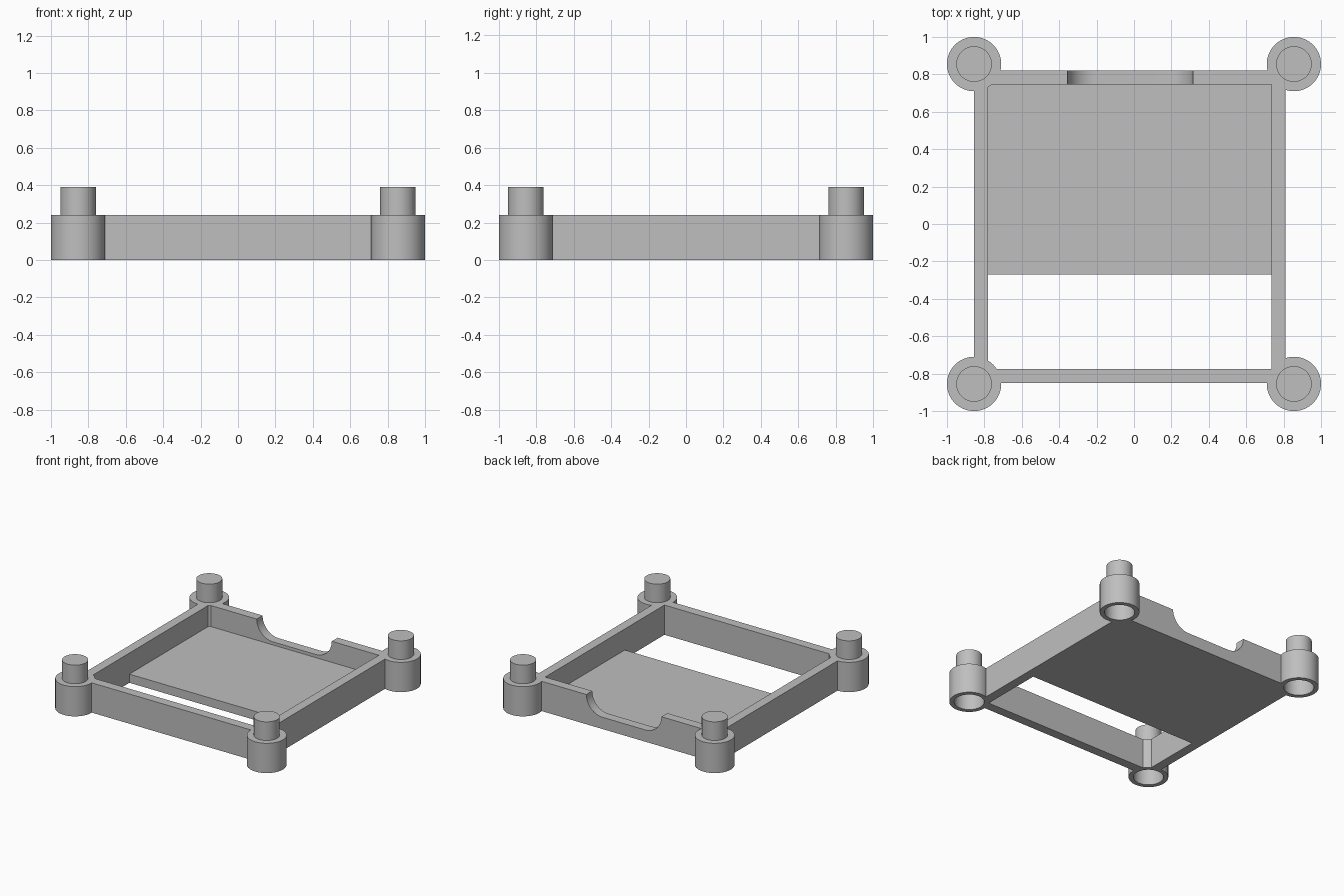
import bpy, bmesh, math
from mathutils import Vector, Matrix

cube = bpy.data.objects.get("Cube")
if cube:
    bpy.data.objects.remove(cube, do_unlink=True)

grey = bpy.data.materials.new("plain grey")
grey.use_nodes = True
colour = (0.52, 0.52, 0.52, 1)
grey.diffuse_color = colour
grey.node_tree.nodes["Principled BSDF"].inputs["Base Color"].default_value = colour

WALL_TOP, PLATE_TOP, POST, POST_R = 0.24, 0.07, 0.855, 0.145


def finish(name, bm):
    bmesh.ops.recalc_face_normals(bm, faces=bm.faces[:])
    mesh = bpy.data.meshes.new(name)
    bm.to_mesh(mesh)
    bm.free()
    mesh.materials.append(grey)
    obj = bpy.data.objects.new(name, mesh)
    bpy.context.collection.objects.link(obj)
    return obj


def box(name, low, high):
    bm = bmesh.new()
    bmesh.ops.create_cube(bm, size=1)
    low, high = Vector(low), Vector(high)
    bmesh.ops.scale(bm, vec=high - low, verts=bm.verts)
    bmesh.ops.translate(bm, vec=(low + high) / 2, verts=bm.verts)
    return finish(name, bm)


def activate(obj):
    bpy.ops.object.select_all(action="DESELECT")
    obj.select_set(True)
    bpy.context.view_layer.objects.active = obj


def cut(target, cutter):
    mod = target.modifiers.new("cut", "BOOLEAN")
    mod.operation, mod.solver, mod.object = "DIFFERENCE", "EXACT", cutter
    activate(target)
    bpy.ops.object.modifier_apply(modifier=mod.name)
    bpy.data.objects.remove(cutter, do_unlink=True)


# Tray: walls and part floor carved from one block
tray = box("tray_frame", (-0.855, -0.85, 0), (0.81, 0.82, WALL_TOP))
cut(tray, box("cavity", (-0.78, -0.775, PLATE_TOP), (0.735, 0.745, 1)))
cut(tray, box("floor_opening", (-0.78, -0.775, -1), (0.735, -0.27, 1)))

# Round-bottomed notch in the back wall
left, right, base = -0.355, 0.315, 0.095
radius = WALL_TOP - base
outline = [(right, 1), (left, 1)]
for centre, start in ((left + radius, math.pi), (right - radius, 1.5 * math.pi)):
    for i in range(17):
        a = start + i * math.pi / 32
        outline.append((centre + radius * math.cos(a), WALL_TOP + radius * math.sin(a)))
bm = bmesh.new()
face = bm.faces.new([bm.verts.new((x, 0.72, z)) for x, z in outline])
ext = bmesh.ops.extrude_face_region(bm, geom=[face])
bmesh.ops.translate(bm, vec=(0, 0.2, 0),
                    verts=[v for v in ext["geom"] if isinstance(v, bmesh.types.BMVert)])
cut(tray, finish("notch", bm))

# Corner posts: socket underneath, pin on top
profile = [(0, 0.16), (0.11, 0.16), (0.11, 0), (POST_R, 0), (POST_R, WALL_TOP),
           (0.095, WALL_TOP), (0.095, 0.39), (0, 0.39)]
posts = []
for side, sx in (("left", 1), ("right", -1)):
    for end, sy in (("front", -1), ("back", 1)):
        where = Vector((sx * POST, sy * POST, 0))
        # Clear the tray corner so that the socket stays open
        bm = bmesh.new()
        bmesh.ops.create_cone(bm, cap_ends=True, segments=64, radius1=0.13, radius2=0.13,
                              depth=2, matrix=Matrix.Translation(where))
        cut(tray, finish("corner_clearance", bm))
        bm = bmesh.new()
        verts = [bm.verts.new((r, 0, z)) for r, z in profile]
        edges = [bm.edges.new(pair) for pair in zip(verts, verts[1:])]
        bmesh.ops.spin(bm, geom=verts + edges, cent=(0, 0, 0), axis=(0, 0, 1),
                       angle=math.tau, steps=64)
        bmesh.ops.remove_doubles(bm, verts=bm.verts[:], dist=0.0001)
        post = finish(f"{end}_{side}_post", bm)
        post.location = where
        posts.append(post)

# Smooth round walls, crisp edges
for obj in posts + [tray]:
    activate(obj)
    bpy.ops.object.shade_smooth_by_angle(angle=math.radians(30))
